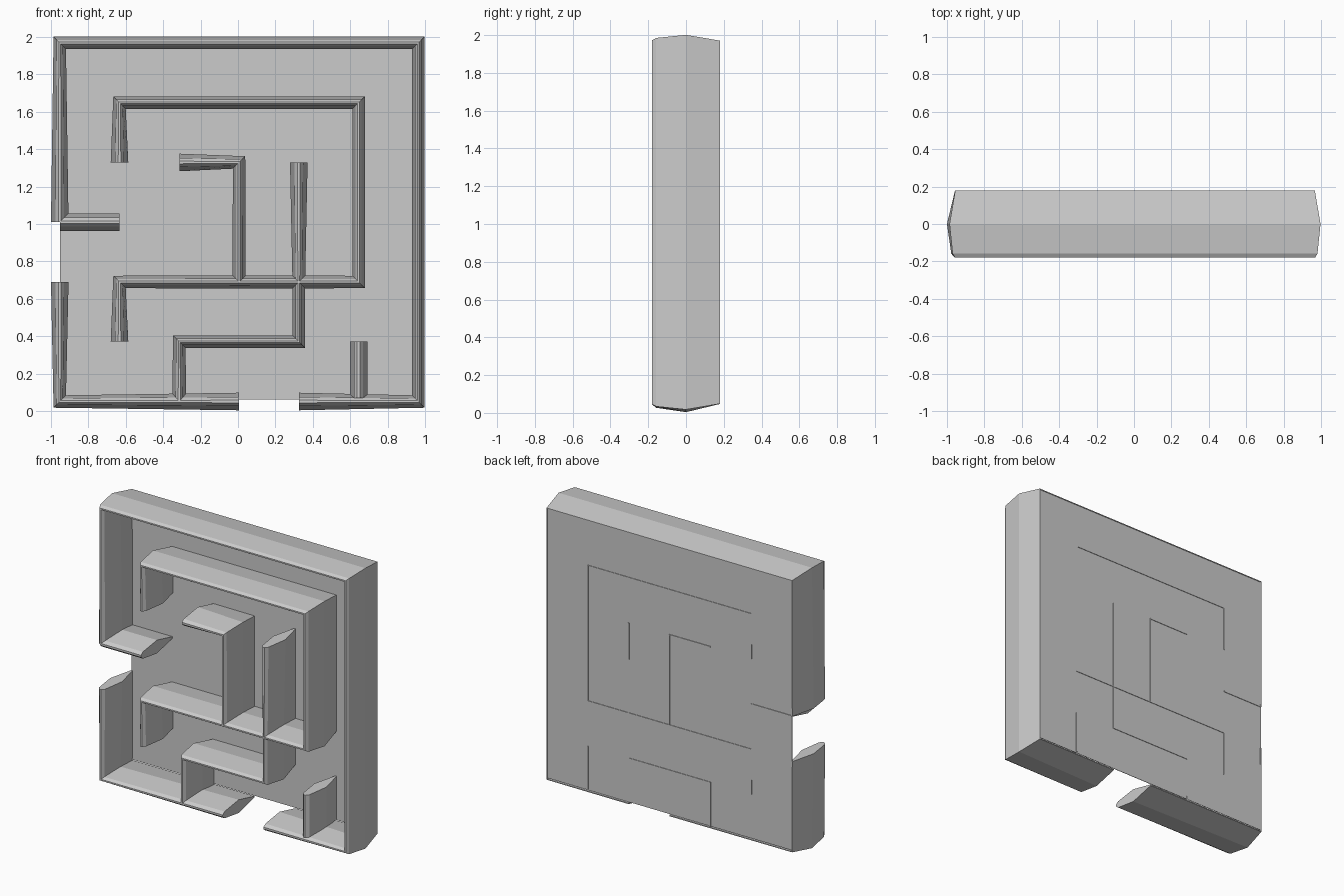
import bpy, bmesh
from mathutils import Vector

if "Cube" in bpy.data.objects:
    bpy.data.objects.remove(bpy.data.objects["Cube"])

X0, Z0, STEP = -0.953, 0.051, 0.3195
# wall cross-section: (depth y, half width), front edge to back edge
PROFILE = [(-0.179, 0.007), (-0.158, 0.024), (0.0, 0.047), (0.179, 0.004)]
JUNCTIONS = {(3, 2): 0.73, (4, 2): 0.72, (2, 0): 0.8}   # narrowed where walls meet


def grid(p):
    return Vector((X0 + p[0] * STEP, Z0 + p[1] * STEP))


def make_wall(name, path):
    """Sweep the lens-shaped profile along grid points, with unscaled mitres."""
    pts = [grid(p) for p in path]
    bm = bmesh.new()
    rings = []
    for k, p in enumerate(pts):
        a = (p - pts[k - 1]).normalized() if k else Vector((0, 0))
        b = (pts[k + 1] - p).normalized() if k < len(pts) - 1 else Vector((0, 0))
        t = (a + b).normalized()
        n = Vector((-t.y, t.x)) * JUNCTIONS.get(path[k], 1.0)
        outline = [(y, w) for y, w in PROFILE] + [(y, -w) for y, w in reversed(PROFILE)]
        rings.append([bm.verts.new((p.x + n.x * w, y, p.y + n.y * w)) for y, w in outline])
    m = len(rings[0])
    for r, s in zip(rings, rings[1:]):
        for i in range(m):
            j = (i + 1) % m
            bm.faces.new((r[i], r[j], s[j], s[i]))
    bm.faces.new(rings[0])
    bm.faces.new(rings[-1][::-1])
    finish(name, bm)


def finish(name, bm):
    bmesh.ops.recalc_face_normals(bm, faces=bm.faces)
    me = bpy.data.meshes.new(name)
    bm.to_mesh(me)
    bm.free()
    bpy.context.collection.objects.link(bpy.data.objects.new(name, me))


# Maze walls as paths over a 7 x 7 grid
make_wall("outer_wall_main", [(0, 3), (0, 6), (6, 6), (6, 0), (4, 0)])
make_wall("outer_wall_corner", [(0, 2), (0, 0), (3, 0)])
make_wall("entry_stub", [(0, 3), (1, 3)])
make_wall("inner_ring_wall", [(1, 4), (1, 5), (5, 5), (5, 2), (4, 2), (3, 2), (1, 2), (1, 1)])
make_wall("hook_wall", [(2, 4), (3, 4), (3, 2)])
make_wall("step_wall", [(4, 4), (4, 2), (4, 1), (2, 1), (2, 0)])
make_wall("bottom_stub", [(5, 1), (5, 0.06)])

# Back plate closing the maze
lo, hi = grid((0, 0)), grid((6, 6))
bm = bmesh.new()
bmesh.ops.create_cube(bm, size=1)
for v in bm.verts:
    v.co = (lo.x if v.co.x < 0 else hi.x,
            0.173 if v.co.y < 0 else 0.176,
            lo.y + 0.01 if v.co.z < 0 else hi.y)
finish("back_plate", bm)
